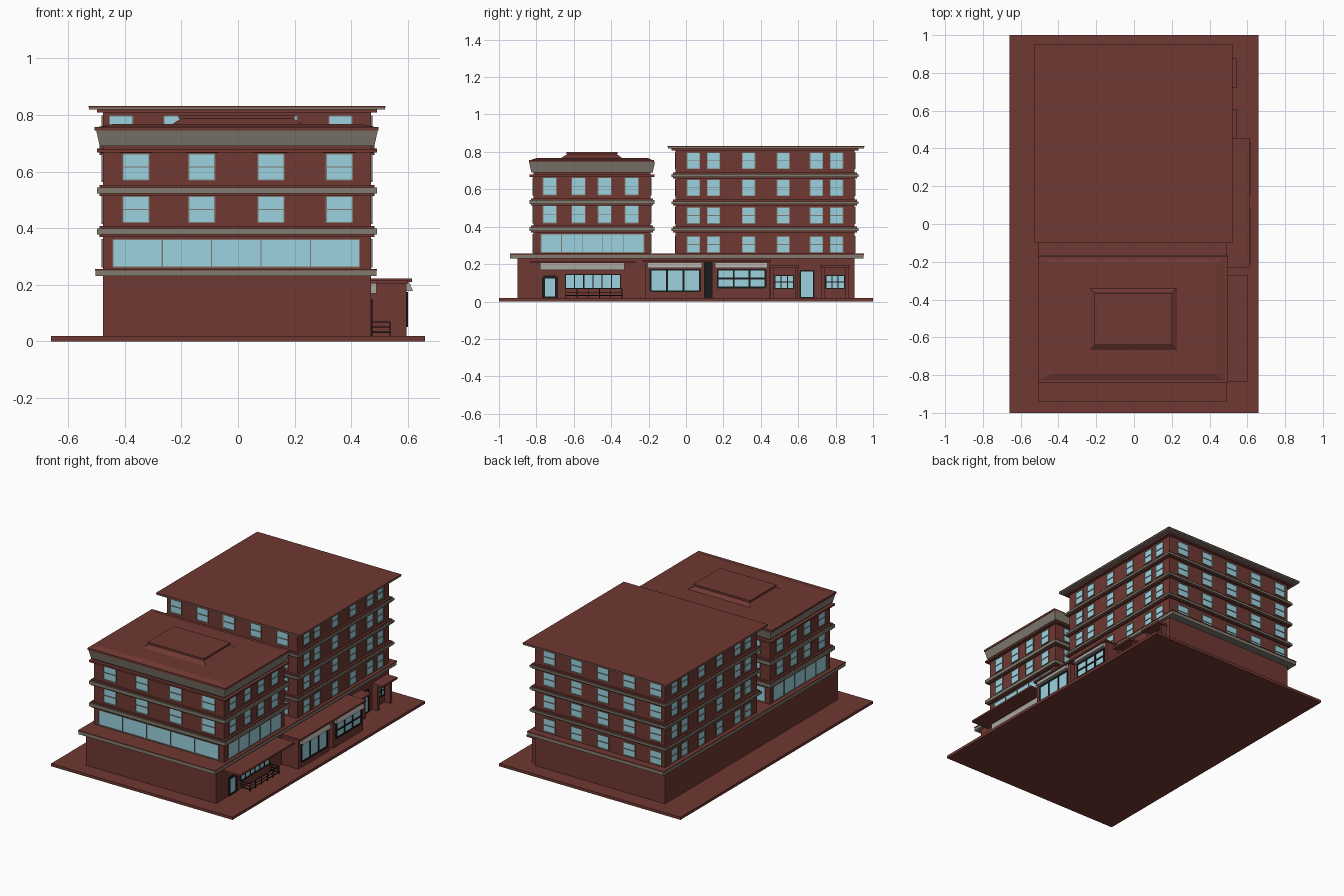
import bpy, bmesh

if "Cube" in bpy.data.objects:
    bpy.data.objects.remove(bpy.data.objects["Cube"])

def material(name, c):
    m = bpy.data.materials.new(name)
    m.diffuse_color = (*c, 1)
    m.use_nodes = True
    m.node_tree.nodes["Principled BSDF"].inputs["Base Color"].default_value = m.diffuse_color
    return m

BRICK = material("brick", (0.16, 0.04, 0.032))
STONE = material("stone", (0.22, 0.20, 0.16))
GLASS = material("glass", (0.33, 0.65, 0.74))
DARK = material("dark_metal", (0.01, 0.01, 0.01))
AWN = material("awning_grey", (0.4, 0.38, 0.36))

parts = {}  # name -> (bmesh, material); repeated pieces share one object

def frustum(name, mat, low, high, z0, z1):
    """Rectangles (x0, x1, y0, y1) at the bottom and the top."""
    bm = parts.setdefault(name, (bmesh.new(), mat))[0]
    rings = []
    for (x0, x1, y0, y1), z in ((low, z0), (high, z1)):
        rings.append([bm.verts.new(p) for p in
                      ((x0, y0, z), (x1, y0, z), (x1, y1, z), (x0, y1, z))])
    a, b = rings
    bm.faces.new(a[::-1])
    bm.faces.new(b)
    for i in range(4):
        j = (i + 1) % 4
        bm.faces.new((a[i], a[j], b[j], b[i]))

def box(name, mat, r, z0, z1):
    frustum(name, mat, r, r, z0, z1)

def grow(r, d):
    return (r[0] - d, r[1] + d, r[2] - d, r[3] + d)

def panel(name, mat, wall, u0, u1, z0, z1, d0, d1):
    """Box on a wall; wall = (axis, position, outward sign), d = outward offset."""
    axis, pos, s = wall
    a, b = sorted((pos + s * d0, pos + s * d1))
    box(name, mat, (a, b, u0, u1) if axis == 'x' else (u0, u1, a, b), z0, z1)

def window(pre, wall, u0, u1, z0, z1, cols=1, rows=2, frame=STONE, t=0.004):
    panel(pre + "_glass", GLASS, wall, u0, u1, z0, z1, -0.004, 0.001)
    f = pre + "_frames"
    for i in range(cols + 1):
        u = u0 + (u1 - u0) * i / cols
        panel(f, frame, wall, u - t / 2, u + t / 2, z0, z1, -0.002, 0.005)
    for i in range(rows + 1):
        z = z0 + (z1 - z0) * i / rows
        panel(f, frame, wall, u0, u1, z - t / 2, z + t / 2, -0.002, 0.005)

def walls(r):
    return {'W': ('x', r[0], -1), 'E': ('x', r[1], 1),
            'S': ('y', r[2], -1), 'N': ('y', r[3], 1)}

def cornice(name, r, z0, z1, d):
    """Stone band with a thin brick lip above and below."""
    box(name, STONE, grow(r, d), z0, z1)
    box(name + "_lips", BRICK, grow(r, d * 0.6), z0 - 0.008, z1 + 0.009)

# ground slab and podium
box("ground_slab", BRICK, (-0.66, 0.66, -1, 1), 0, 0.018)
POD = (-0.477, 0.47, -0.9, 0.9)
box("podium", BRICK, POD, 0.018, 0.235)
LEDGE = (-0.503, 0.49, -0.94, 0.95)
box("podium_ledge", STONE, LEDGE, 0.23, 0.25)
box("podium_roof", BRICK, grow(LEDGE, 0.002), 0.25, 0.256)

# front block
F = (-0.477, 0.47, -0.815, -0.19)
box("front_block", BRICK, F, 0.25, 0.75)
cornice("front_cornices", F, 0.377, 0.398, 0.022)
cornice("front_cornices", F, 0.522, 0.543, 0.022)
box("front_cornices_lips", BRICK, grow(F, 0.022), 0.667, 0.679)
frustum("front_top_band", STONE, grow(F, 0.012), grow(F, 0.024), 0.69, 0.745)
ROOF = (-0.507, 0.497, -0.84, -0.17)
INNER = (-0.44, 0.435, -0.795, -0.205)
box("front_roof", BRICK, ROOF, 0.745, 0.758)
frustum("front_roof", BRICK, grow(ROOF, -0.015), INNER, 0.758, 0.768)
frustum("roof_hatch", BRICK, (-0.235, 0.23, -0.67, -0.34),
        (-0.20, 0.195, -0.635, -0.37), 0.766, 0.788)
box("roof_hatch", BRICK, (-0.21, 0.20, -0.64, -0.365), 0.788, 0.80)
for side, w in walls(F).items():
    if side in 'SN':
        cs, half, band = (-0.36, -0.128, 0.117, 0.358), 0.046, (-0.442, 0.43)
    else:
        cs, half, band = (-0.728, -0.575, -0.435, -0.29), 0.036, (-0.775, -0.225)
    window("front_ribbon", w, *band, 0.262, 0.36, cols=5, rows=1)
    for c in cs:
        for z0 in (0.42, 0.57):
            window("front_window", w, c - half, c + half, z0, z0 + 0.092)
            panel("front_lintels", BRICK, w, c - half - 0.012, c + half + 0.012,
                  z0 + 0.095, z0 + 0.103, -0.002, 0.008)

# back block
B = (-0.477, 0.47, -0.055, 0.9)
box("back_block", BRICK, B, 0.25, 0.825)
for z in (0.378, 0.522, 0.667):
    cornice("back_cornices", B, z, z + 0.014, 0.022)
box("back_roof_trim", BRICK, grow(B, 0.022), 0.808, 0.82)
BR = (-0.527, 0.52, -0.097, 0.953)
box("back_roof_edge", STONE, BR, 0.819, 0.826)
box("back_roof", BRICK, grow(BR, 0.001), 0.826, 0.832)
for side, w in walls(B).items():
    if side in 'SN':
        cs, half = (-0.413, -0.22, -0.026, 0.168, 0.362), 0.041
    else:
        cs, half = (0.04, 0.147, 0.335, 0.52, 0.697, 0.805), 0.034
    for c in cs:
        for z0 in (0.262, 0.417, 0.565, 0.71):
            window("back_window", w, c - half, c + half, z0, z0 + 0.086)

# first shop: canopy, sign band, door, window strip and railing
E = ('x', 0.47, 1)
panel("shop_canopy", BRICK, E, -0.835, -0.27, 0.205, 0.217, -0.01, 0.13)
panel("shop_sign_band", AWN, E, -0.78, -0.33, 0.168, 0.205, -0.01, 0.02)
window("shop_door", E, -0.763, -0.692, 0.02, 0.132, 1, 1, DARK, 0.016)
window("shop_window", E, -0.645, -0.35, 0.07, 0.145, 6, 1, DARK, 0.006)
for z in (0.03, 0.048, 0.066):
    panel("porch_railing", DARK, E, -0.645, -0.34, z, z + 0.004, 0.065, 0.069)
    for y in (-0.645, -0.344):
        panel("porch_railing", DARK, E, y, y + 0.004, z, z + 0.004, 0, 0.069)
for i in range(6):
    y = -0.645 + i * 0.0602
    panel("porch_railing", DARK, E, y, y + 0.004, 0.018, 0.07, 0.065, 0.069)

# projecting shop bays with awnings
panel("bay_roof", BRICK, E, -0.23, 0.455, 0.21, 0.222, -0.01, 0.145)
for y0, y1, z0, mid in ((-0.22, 0.10, 0.055, 1), (0.14, 0.45, 0.075, 2)):
    panel("shop_bays", BRICK, E, y0, y1, 0.018, 0.21, -0.01, 0.125)
    w = ('x', 0.595, 1)
    window("bay_window", w, y0 + 0.03, y1 - 0.025, z0, 0.17, 3, mid, DARK, 0.01)
    frustum("bay_awnings", AWN, (0.595, 0.618, y0 + 0.015, y1 - 0.015),
            (0.595, 0.606, y0 + 0.015, y1 - 0.015), 0.178, 0.208)
panel("bay_recess", DARK, E, 0.10, 0.14, 0.018, 0.21, -0.01, 0.03)

# small windows with hoods, and the entrance
for c in (0.525, 0.797):
    window("small_window", E, c - 0.05, c + 0.05, 0.07, 0.14, 3, 2, DARK, 0.006)
    panel("small_window_hoods", BRICK, E, c - 0.078, c + 0.08, 0.178, 0.192, -0.01, 0.075)
    for s in (-1, 1):
        u = c + s * 0.065
        panel("small_window_piers", BRICK, E, u - 0.008, u + 0.008, 0.018, 0.178, -0.01, 0.04)
window("entrance", E, 0.61, 0.682, 0.02, 0.165, 1, 1, DARK, 0.008)

# turn every collected part into an object
for name, (bm, mat) in parts.items():
    me = bpy.data.meshes.new(name)
    bm.to_mesh(me)
    bm.free()
    me.materials.append(mat)
    bpy.context.collection.objects.link(bpy.data.objects.new(name, me))
